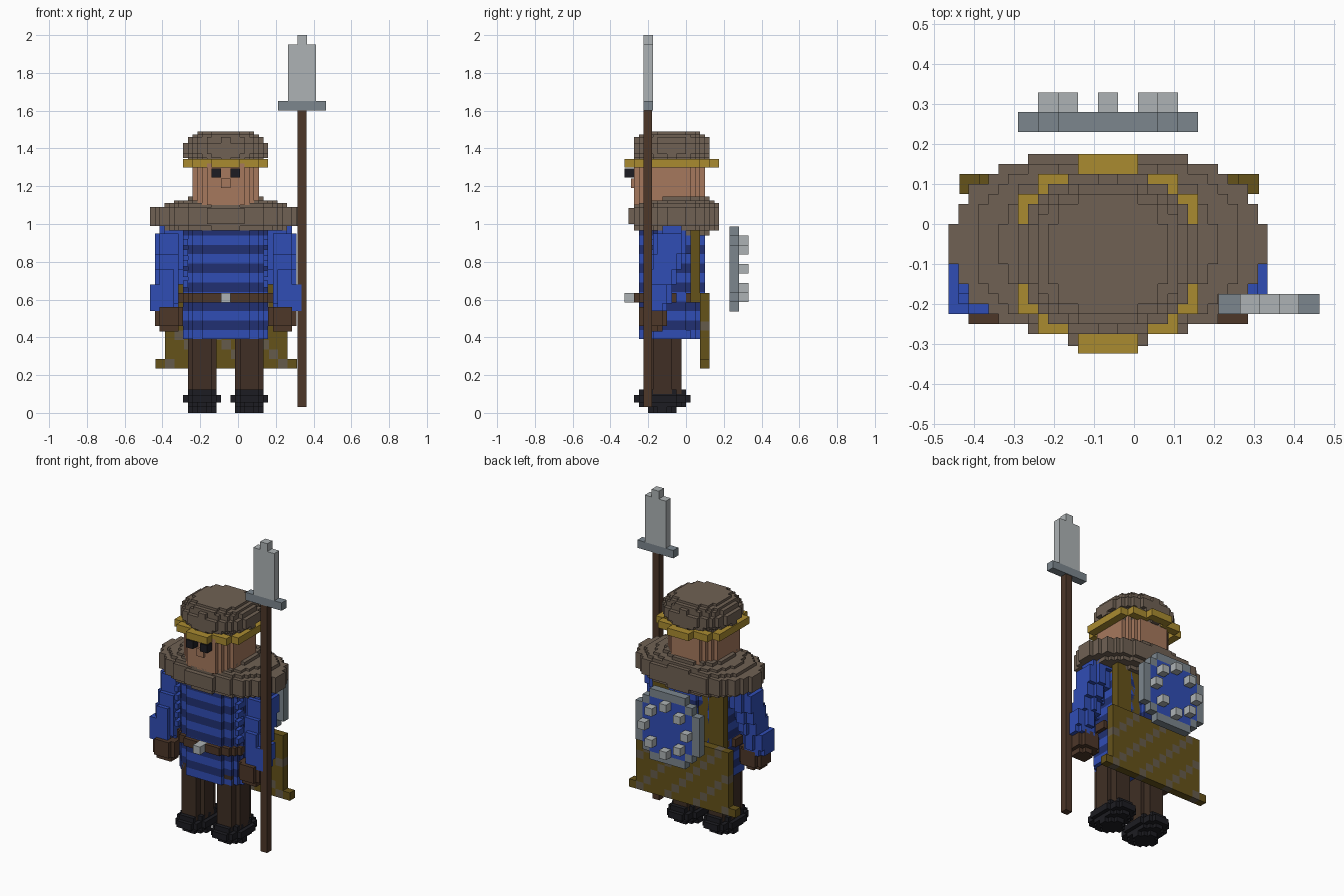
import bpy, bmesh

if "Cube" in bpy.data.objects:
    bpy.data.objects.remove(bpy.data.objects["Cube"])

CX, CY = -0.065, -0.075          # body axis
S = 0.025                        # small voxel size

COL = dict(fur=(.16, .12, .088), gold=(.40, .26, .03), blue=(.03, .075, .46), navy=(.015, .03, .17),
           leather=(.075, .038, .022), skin=(.38, .19, .11), black=(.012, .012, .016), steel=(.42, .45, .46),
           iron=(.2, .24, .27), cape=(.13, .085, .01), check=(.13, .105, .07), trousers=(.05, .028, .018))
MATS = {}
for n, c in COL.items():
    MATS[n] = bpy.data.materials.new(n)
    MATS[n].diffuse_color = (*c, 1)

DIRS = {(1, 0, 0): [(1, 0, 0), (1, 1, 0), (1, 1, 1), (1, 0, 1)], (-1, 0, 0): [(0, 0, 0), (0, 0, 1), (0, 1, 1), (0, 1, 0)],
        (0, 1, 0): [(0, 1, 0), (0, 1, 1), (1, 1, 1), (1, 1, 0)], (0, -1, 0): [(0, 0, 0), (1, 0, 0), (1, 0, 1), (0, 0, 1)],
        (0, 0, 1): [(0, 0, 1), (1, 0, 1), (1, 1, 1), (0, 1, 1)], (0, 0, -1): [(0, 0, 0), (0, 1, 0), (1, 1, 0), (1, 0, 0)]}


def build(name, cells, fx, fy, fz):
    """Skin a dict {(i,j,k): material name} with outer faces only."""
    bm, verts = bmesh.new(), {}
    names = sorted(set(cells.values()))

    def vert(p):
        if p not in verts:
            verts[p] = bm.verts.new((fx(p[0]), fy(p[1]), fz(p[2])))
        return verts[p]
    for c, m in cells.items():
        for d, quad in DIRS.items():
            if tuple(a + b for a, b in zip(c, d)) not in cells:
                f = bm.faces.new([vert(tuple(a + b for a, b in zip(c, q))) for q in quad])
                f.material_index = names.index(m)
    me = bpy.data.meshes.new(name)
    bm.to_mesh(me)
    bm.free()
    for n in names:
        me.materials.append(MATS[n])
    ob = bpy.data.objects.new(name, me)
    bpy.context.collection.objects.link(ob)


def box(name, x0, x1, y0, y1, z0, z1, mat):
    build(name, {(0, 0, 0): mat}, lambda i: (x0, x1)[i], lambda j: (y0, y1)[j], lambda k: (z0, z1)[k])


def stack(name, z0, layers, power=2.4):
    """Voxel layers (top z, cx, cy, rx, ry, material), each a rounded outline."""
    zs, cells = [z0] + [l[0] for l in layers], {}
    for k, (_, cx, cy, rx, ry, m) in enumerate(layers):
        for i in range(-40, 40):
            for j in range(-40, 40):
                dx, dy = abs(.01 + (i + .5) * S - cx), abs(-.025 + (j + .5) * S - cy)
                if (dx / rx) ** power + (dy / ry) ** power <= 1:
                    cells[i, j, k] = m
    build(name, cells, lambda i: .01 + i * S, lambda j: -.025 + j * S, lambda k: zs[k])


# Head, eyes and fur cap
stack("head", 1.10, [(1.32, CX, CY - .015, .18, .19, "skin")], 2.6)
for x in (-.14, -.04):
    box("eye", x, x + .05, -.325, -.25, 1.245, 1.295, "black")
box("nose", -.09, -.04, -.29, -.25, 1.19, 1.24, "skin")
stack("fur_cap", 1.30, [(1.35, CX, CY, .19, .19, "fur"), (1.37, CX, CY, .215, .195, "fur"),
                        (1.43, CX, CY, .23, .205, "fur"), (1.46, CX, CY, .205, .19, "fur"),
                        (1.475, CX, CY, .185, .175, "fur"), (1.49, CX, CY, .16, .155, "fur")], 2.1)

# Gold band: plates front and back, stepped corners, straight sides
for s in (-1, 1):
    y = CY + s * .225
    box("band_plate", -.14, .01, y - .025, y + .025, 1.30, 1.345, "gold")
    y = CY + s * .175
    box("band_corner", -.24, -.115, y - .025, y + .025, 1.30, 1.345, "gold")
    box("band_corner", -.015, .11, y - .025, y + .025, 1.30, 1.345, "gold")
    x = CX + s * .20
    box("band_side", x - .025, x + .025, -.225, .075, 1.30, 1.345, "gold")

# Fur collar
CC = -.05
stack("fur_collar", .94, [(.965, CX, CC, .23, .18, "fur"), (.99, CX, CC, .33, .215, "fur"),
                          (1.09, CX, CC, .39, .235, "fur"), (1.11, CX, CC, .33, .215, "fur"),
                          (1.125, CX, CC, .265, .20, "fur"), (1.145, CX, CC, .20, .17, "fur")], 2.4)
box("collar_front", -.165, .035, -.305, -.255, 1.0, 1.085, "fur")

# Striped tunic, belt and buckle
tunic = [(.39 + .05 * k, CX, CY - .005, .235 if k in (1, 10, 11) else .23, .17,
          "blue" if k % 2 else "navy") for k in range(1, 13)]
stack("tunic", .39, tunic, 2.6)
for x in (-.29, .135):
    for k in range(5):
        box("tunic_seam", x, x + .025, -.225, -.175, .665 + .055 * k, .70 + .055 * k, "blue")
stack("belt", .585, [(.635, CX, CY - .015, .24, .19, "leather")], 2.6)
box("belt_buckle", -.09, -.04, -.325, -.25, .585, .635, "steel")

# Arms, hands, legs and boots, mirrored about the body axis
for side, s in (("left", -1), ("right", 1)):
    arm = [(.58, .335, -.165, .075, .065, "blue"), (.68, .33, -.16, .08, .075, "blue"),
           (.76, .31, -.14, .075, .08, "blue"), (.84, .305, -.12, .075, .085, "blue"),
           (.95, .30, -.09, .08, .085, "blue"), (1.0, .275, -.075, .08, .08, "blue")]
    stack(side + "_sleeve", .54, [(z, CX + s * d, *r) for z, d, *r in arm], 2.2)
    hand = [(.46, .30, -.18, .055, .05, "leather"), (.56, .305, -.175, .08, .08, "leather"),
            (.58, .32, -.17, .05, .05, "leather")]
    stack(side + "_hand", .43, [(z, CX + s * d, *r) for z, d, *r in hand], 2.2)
    lx = CX + s * .125
    stack(side + "_leg", .10, [(.45, lx, -.125, .078, .10, "trousers")], 2)
    boot = [(.03, .065, .075), (.055, .085, .125), (.095, .10, .155), (.125, .08, .13)]
    stack(side + "_boot", 0, [(z, lx, -.125, rx, ry, "black") for z, rx, ry in boot], 2)

# Spear
box("spear_shaft", .315, .362, -.225, -.18, .03, 1.60, "leather")
box("spear_guard", .212, .465, -.225, -.175, 1.60, 1.65, "iron")
box("spear_blade", .265, .413, -.225, -.175, 1.65, 1.95, "steel")
box("spear_tip", .314, .364, -.225, -.175, 1.95, 2.0, "steel")

# Cape: narrow upper panel and a wide chequered lower panel
box("upper_cape", -.315, .185, .025, .075, .585, .99, "cape")
cape = {(i, 0, k): "check" if (i + k) % 4 == 0 else "cape"
        for i in range(-9, 6) for k in range(8) if k == 0 or -8 <= i < 5}
build("lower_cape", cape, lambda i: .013 + .05 * i, lambda j: .075 + .05 * j, lambda k: .235 + .05 * k)

# Round shield on the back with a ring of studs
shield = {}
for i in range(-4, 5):
    for k in range(-4, 5):
        r = i * i + k * k
        if r <= 20:
            shield[i, 0, k] = "blue" if max(abs(i), abs(k)) < 4 and r < 18 else "iron"


def gx(i): return CX + .05 * (i - .5)
def gz(k): return .763 + .05 * (k - .5)


build("shield", shield, gx, lambda j: .23 + .05 * j, gz)
for i, k in [(3, 0), (-3, 0), (0, 3), (0, -3), (2, 2), (-2, 2), (2, -2), (-2, -2)]:
    box("shield_stud", gx(i), gx(i + 1), .28, .33, gz(k), gz(k + 1), "steel")

for m in bpy.data.materials:
    if m.users and not m.is_grease_pencil:
        m.use_nodes = True
        m.node_tree.nodes["Principled BSDF"].inputs["Base Color"].default_value = m.diffuse_color
